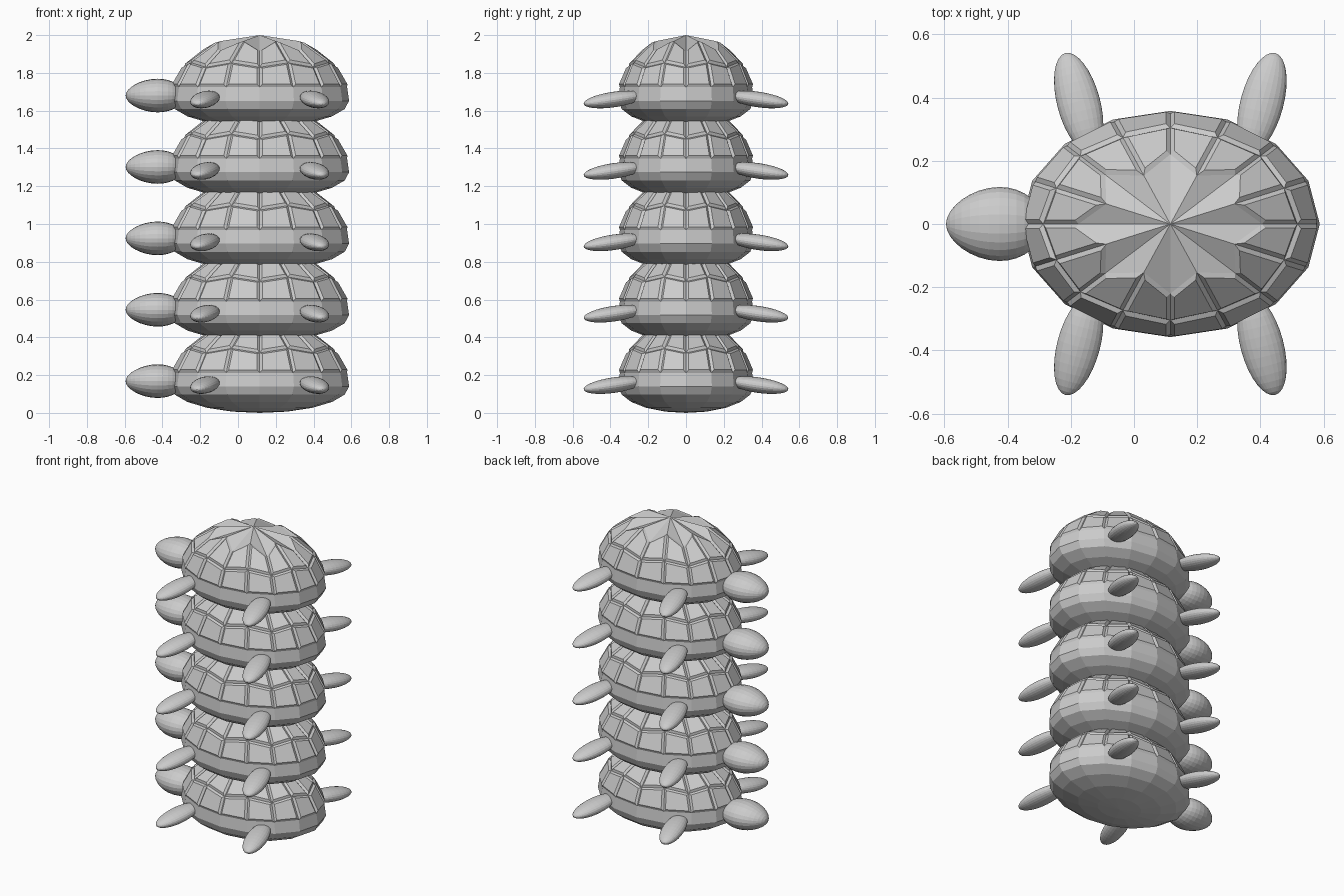
import bpy, bmesh
from math import sin, cos, pi, radians
from mathutils import Matrix, Vector

if "Cube" in bpy.data.objects:
    bpy.data.objects.remove(bpy.data.objects["Cube"])

CX, RX, RY = 0.115, 0.473, 0.358   # shell centre and radii
RIM, TOP, BELLY = 0.14, 0.348, 0.138
STEP, SEG, COUNT = 0.378, 16, 5


def finish(bm, name):
    bmesh.ops.recalc_face_normals(bm, faces=bm.faces)
    me = bpy.data.meshes.new(name)
    bm.to_mesh(me)
    bm.free()
    return me


def dome(name, height, rings, zig, swell, plated):
    """Half ellipsoid; zig shifts alternate vertices of a ring, swell alternates its radius."""
    bm = bmesh.new()
    rows = []
    for k, e in enumerate(rings):
        row = []
        for i in range(SEG):
            odd = 1 if i % 2 else -1
            el = radians(e + odd * zig[k])
            s = 1 + odd * swell[k]
            a = 2 * pi * i / SEG
            row.append(bm.verts.new((CX + RX * cos(el) * cos(a) * s,
                                     RY * cos(el) * sin(a) * s,
                                     RIM + height * sin(el) * s)))
        rows.append(row)
    apex = bm.verts.new((CX, 0, RIM + height))
    plates = []
    for k in range(len(rows) - 1):
        for i in range(SEG):
            j = (i + 1) % SEG
            f = bm.faces.new((rows[k][i], rows[k][j], rows[k + 1][j], rows[k + 1][i]))
            if k in plated:
                plates.append(f)
    for i in range(SEG):
        bm.faces.new((rows[-1][i], rows[-1][(i + 1) % SEG], apex))
    if plates:  # raised scutes with grooves between them
        bm.normal_update()
        bmesh.ops.inset_individual(bm, faces=plates, thickness=0.012, depth=0.012,
                                   use_even_offset=True)
    return finish(bm, name)


def head_mesh():
    # egg shape, longer and more pointed towards -x
    bm = bmesh.new()
    bmesh.ops.create_uvsphere(bm, u_segments=24, v_segments=16, radius=1,
                              matrix=Matrix.Rotation(pi / 2, 4, 'Y'))
    for v in bm.verts:
        x, y, z = v.co
        t = max(0, -x)
        w = 1 - 0.14 * t * t
        v.co = (-0.425 + x * (0.17 if x < 0 else 0.14), y * 0.117 * w, 0.168 + z * 0.089 * w)
    return finish(bm, "head")


def leg_mesh(sx, sy):
    # flattened paddle, splayed outwards and drooping
    bm = bmesh.new()
    m = (Matrix.Translation((CX + sx * 0.29, sy * 0.383, 0.147))
         @ Matrix.Rotation(-sx * sy * radians(15), 4, 'Z')
         @ Matrix.Rotation(-sy * radians(8), 4, 'X')
         @ Matrix.Diagonal((0.068, 0.165, 0.041, 1))
         @ Matrix.Rotation(pi / 2, 4, 'X'))
    bmesh.ops.create_uvsphere(bm, u_segments=24, v_segments=16, radius=1, matrix=m)
    return finish(bm, "leg")


# parts of one turtle
parts = {
    "shell": dome("shell", TOP, [0, 12, 33, 57], [0, 0, 2, 6],
                  [0, 0, 0.008, 0.022], (1, 2)),
    "belly": dome("belly", -BELLY - 0.002, [0, 18, 36, 54, 72], [0] * 5, [0] * 5, ()),
    "head": head_mesh(),
}
for sx, xn in ((-1, "front"), (1, "rear")):
    for sy, yn in ((-1, "right"), (1, "left")):
        parts[f"{xn}_{yn}_leg"] = leg_mesh(sx, sy)

# stack of turtles
for n in range(COUNT):
    for name, me in parts.items():
        ob = bpy.data.objects.new(f"{name}_{n + 1}", me)
        ob.location.z = n * STEP
        bpy.context.collection.objects.link(ob)
